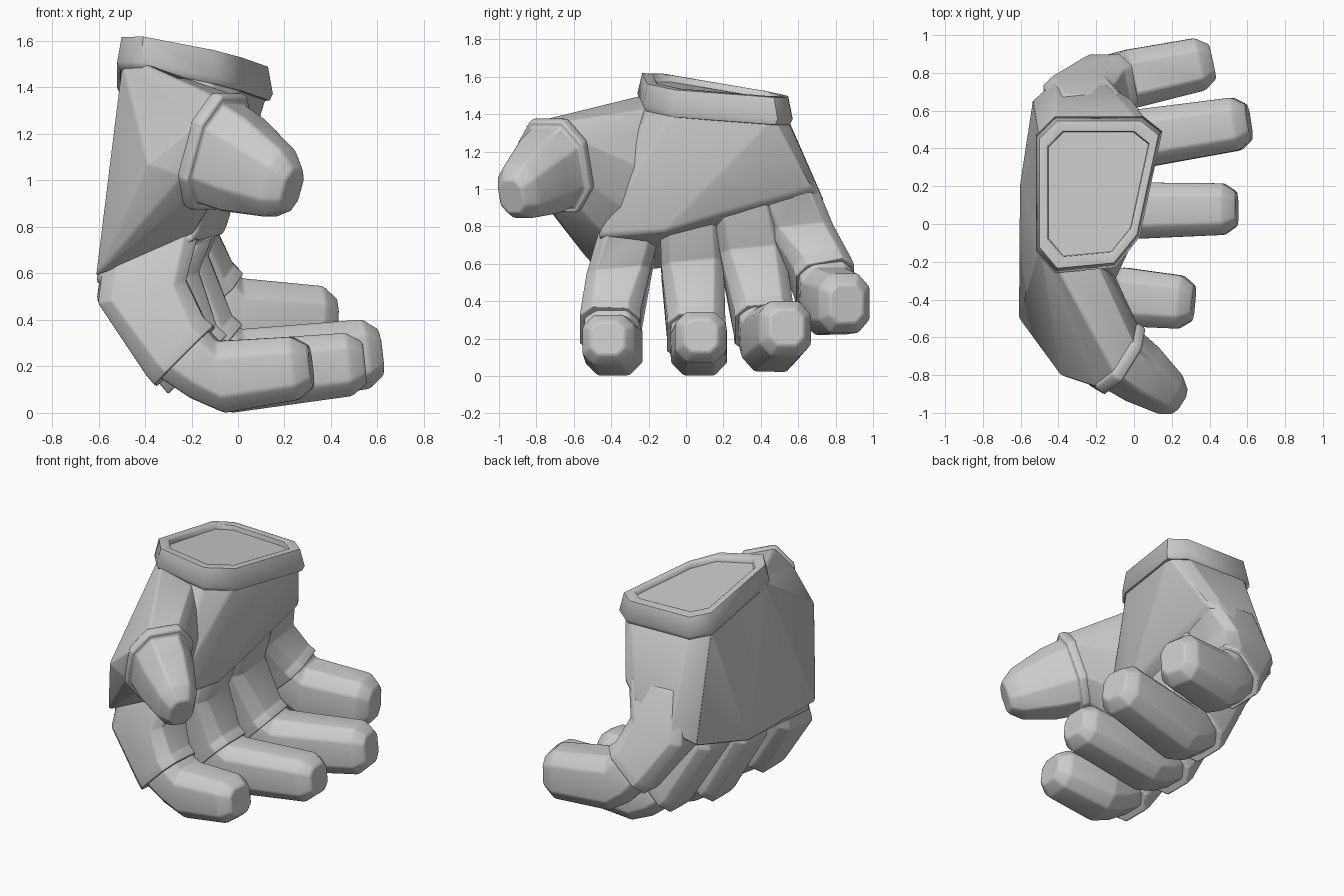
import bpy, bmesh
from mathutils import Vector as V

if "Cube" in bpy.data.objects:
    bpy.data.objects.remove(bpy.data.objects["Cube"])


def finish(name, bm, bevel=0.0):
    bmesh.ops.recalc_face_normals(bm, faces=bm.faces)
    me = bpy.data.meshes.new(name)
    bm.to_mesh(me)
    bm.free()
    ob = bpy.data.objects.new(name, me)
    bpy.context.collection.objects.link(ob)
    if bevel:
        m = ob.modifiers.new("soft_edges", 'BEVEL')
        m.width, m.segments, m.limit_method = bevel, 2, 'ANGLE'
        m.angle_limit = 0.3
    return ob


def octagon(c, n, hw, hh, ref=(0, 1, 0), k=0.55):
    """Chamfered rectangle across direction n, width along ref."""
    c, n, w = V(c), V(n).normalized(), V(ref)
    w = (w - n * w.dot(n)).normalized()
    h = n.cross(w)
    pts = [(1, -k), (1, k), (k, 1), (-k, 1), (-1, k), (-1, -k), (-k, -1), (k, -1)]
    return [c + w * hw * a + h * hh * b for a, b in pts]


def loft(name, rings, bevel=0.0):
    bm = bmesh.new()
    rows = [[bm.verts.new(p) for p in r] for r in rings]
    for a, b in zip(rows, rows[1:]):
        for i in range(len(a)):
            j = (i + 1) % len(a)
            bm.faces.new((a[i], a[j], b[j], b[i]))
    bm.faces.new(rows[0])
    bm.faces.new(rows[-1])
    return finish(name, bm, bevel)


def hull(name, pts, bevel):
    bm = bmesh.new()
    for p in pts:
        bm.verts.new(p)
    res = bmesh.ops.convex_hull(bm, input=bm.verts)
    loose = {v for v in res["geom_interior"] + res["geom_unused"]
             if isinstance(v, bmesh.types.BMVert)}
    bmesh.ops.delete(bm, geom=list(loose), context='VERTS')
    bmesh.ops.dissolve_limit(bm, angle_limit=0.05, verts=bm.verts, edges=bm.edges)
    return finish(name, bm, bevel)


# Wrist cuff: slanted, slightly twisted eight-sided band with a recessed top
outline = [(-.52, .47), (-.42, .57), (.05, .57), (.15, .49),
           (.03, -.07), (-.1, -.23), (-.42, -.26), (-.52, -.14)]


def cuff_ring(s, z):
    r = []
    for x, y in outline:
        dx, dy = (x + .2) * s, (y - .17) * s
        r.append((dx - .2, dy + .17, z - .1 * dx - .113 * dy + .21 * dx * dy))
    return r


loft("wrist_cuff", [cuff_ring(.86, 1.385), cuff_ring(.96, 1.39), cuff_ring(1, 1.42),
                    cuff_ring(.94, 1.535), cuff_ring(.82, 1.54), cuff_ring(.8, 1.535),
                    cuff_ring(.79, 1.505)])

# Palm block, from wrist to knuckle line
wrist = cuff_ring(.93, 1.42)
back = [(-.605, .2, .59), (-.535, .66, .71)]
hull("palm", wrist + back + [
    (-.61, -.46, .55), (-.42, .76, .8), (-.14, .74, .93), (-.02, .67, 1.0),
    (-.03, .2, .87), (-.06, -.12, .77), (-.18, -.47, .75)], .02)

# Thumb root flaring out of the palm
t_dir, t_ref = V((.8, -.5, -.3)).normalized(), (.5, .83, 0)
t_c = V((-.085, -.705, 1.12))


def thumb_ring(d, s):
    c = t_c + V((.75, -.54, -.38)).normalized() * d
    return octagon(c, t_dir, .2 * s, .25 * s, t_ref, .5)


hull("thumb_root", thumb_ring(-.03, .96) + back + [wrist[0], wrist[6], wrist[7]] + [
    (-.39, -.8, 1.07), (-.61, -.5, .59), (-.2, -.2, 1.43),
    (-.2, -.44, .76), (-.15, -.28, 1.32), (-.13, -.34, .9)], .01)
loft("thumb_tip", [thumb_ring(-.06, .97), thumb_ring(-.03, 1.03), thumb_ring(.01, 1.03),
                   thumb_ring(.01, .89), thumb_ring(.14, .83),
                   thumb_ring(.35, .6), thumb_ring(.425, .38)], .012)

# Fingers: root, knuckle, middle joint (+direction), bend, tip, half width, half height
fingers = {
    "index": ((-.36, -.29, .82), (-.415, -.36, .53), (-.235, -.405, .25), (.7, -.05, -.7),
              (-.07, -.385, .155), (.315, -.42, .2), .16, .155),
    "middle": ((-.25, .02, .92), (-.36, .035, .57), (-.18, .055, .215), (.7, 0, -.7),
               (-.04, .07, .155), (.545, .08, .215), .155, .155),
    "ring": ((-.21, .29, 1.0), (-.32, .355, .64), (-.12, .42, .265), (.7, .1, -.7),
             (.02, .45, .19), (.61, .54, .26), .16, .17),
    "little": ((-.22, .52, 1.03), (-.29, .615, .76), (-.13, .74, .5), (.65, .25, -.7),
               (-.01, .77, .4), (.415, .86, .385), .16, .18),
}
for name, (root, knuckle, joint, jd, bend, tip, hw, hh) in fingers.items():
    root, knuckle, joint, bend, tip = map(V, (root, knuckle, joint, bend, tip))
    jd = V(jd).normalized()
    # base segment ending in a lipped joint
    loft(name + "_finger_base", [
        octagon(root, (0, .1, -1), hw * 1.05, .2, k=.7),
        octagon(knuckle, (.25, .1, -1), hw * 1.08, .195, k=.7),
        octagon(joint - jd * .05, jd, hw, .175, k=.6),
        octagon(joint + jd * .01, jd, hw * 1.02, .18, k=.6),
        octagon(joint + jd * .01, jd, hw * .9, .16, k=.6)], .008)
    # bent end segment with blunt chamfered tip
    d = (tip - bend).normalized()
    mid = (jd + d * 1.4).normalized()
    loft(name + "_finger_tip", [
        octagon(joint - jd * .04, jd, hw * .88, .15),
        octagon(joint.lerp(bend, .45), mid, hw * .93, hh * .97),
        octagon(bend, d, hw * .97, hh),
        octagon(tip - d * .07, d, hw * .88, hh * .88),
        octagon(tip, d, hw * .58, hh * .58)], .012)

# Smooth shading with crisp creases
for ob in bpy.context.scene.objects:
    ob.select_set(True)
    bpy.context.view_layer.objects.active = ob
bpy.ops.object.shade_smooth_by_angle(angle=.85)
